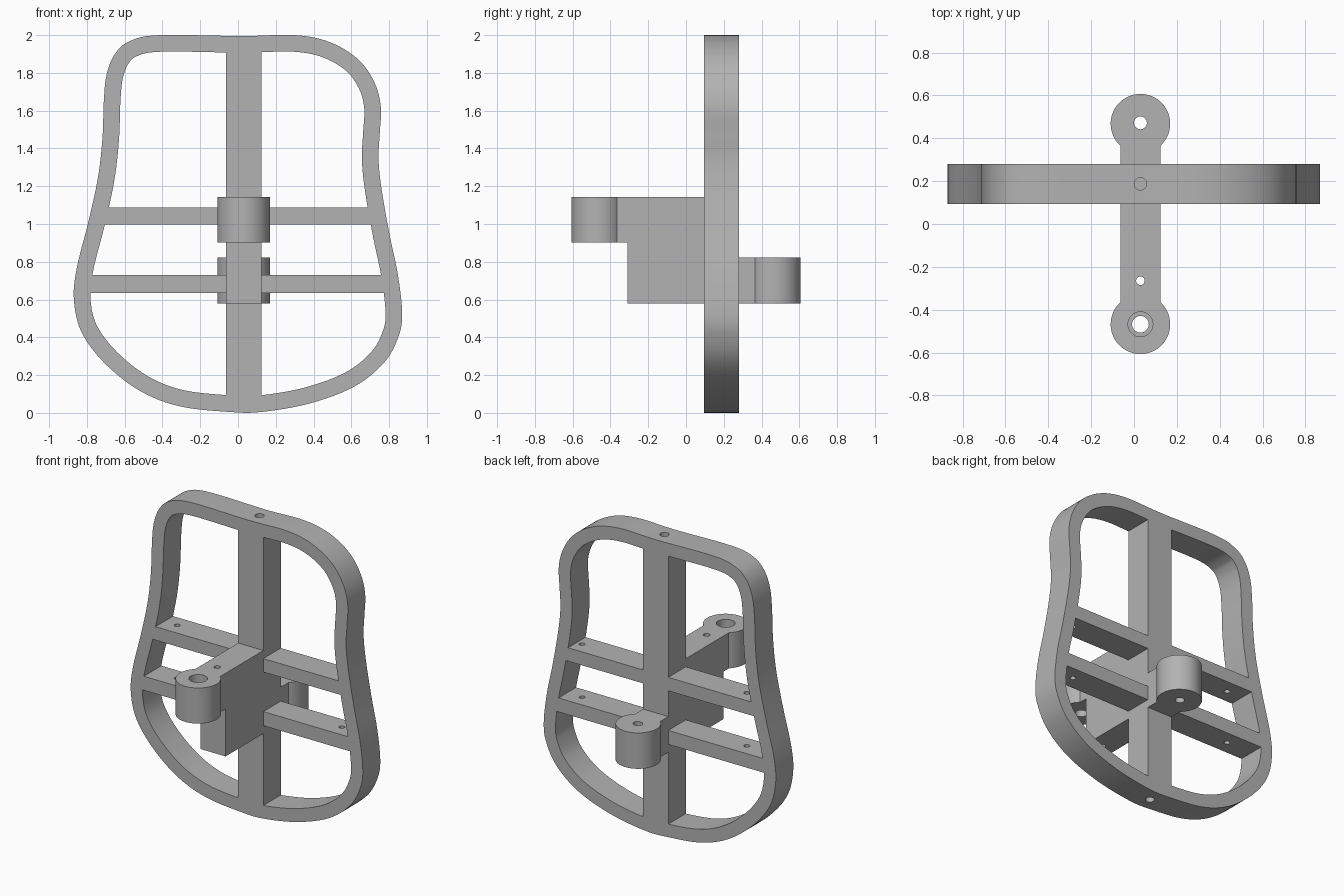
import bpy, bmesh, math
from mathutils import Vector

if "Cube" in bpy.data.objects:
    bpy.data.objects.remove(bpy.data.objects["Cube"])

grey = bpy.data.materials.new("plain grey")
grey.use_nodes = True
grey.diffuse_color = (0.45, 0.45, 0.45, 1)
grey.node_tree.nodes["Principled BSDF"].inputs["Base Color"].default_value = (0.45, 0.45, 0.45, 1)

MID = 0.03                  # x of the central column
HALF = 0.094                # half width of the column and arms
FRONT, BACK = 0.094, 0.281  # y faces of the frame
CORE = (FRONT + BACK) / 2


def prism(name, outline, lo, hi, axis="Z"):
    """Extrude a flat outline along Z, or along Y for an x-z outline."""
    bm = bmesh.new()
    rings = []
    for h in (lo, hi):
        rings.append([bm.verts.new((a, b, h) if axis == "Z" else (a, h, b)) for a, b in outline])
    n = len(outline)
    for ring in rings:
        bm.faces.new(ring)
    for i in range(n):
        j = (i + 1) % n
        bm.faces.new((rings[0][i], rings[0][j], rings[1][j], rings[1][i]))
    bmesh.ops.recalc_face_normals(bm, faces=bm.faces)
    mesh = bpy.data.meshes.new(name)
    bm.to_mesh(mesh)
    bm.free()
    mesh.materials.append(grey)
    obj = bpy.data.objects.new(name, mesh)
    bpy.context.scene.collection.objects.link(obj)
    return obj


def box(name, x0, x1, y0, y1, z0, z1):
    return prism(name, [(x0, y0), (x1, y0), (x1, y1), (x0, y1)], z0, z1)


def activate(obj):
    bpy.ops.object.select_all(action="DESELECT")
    obj.select_set(True)
    bpy.context.view_layer.objects.active = obj


def cut(obj, *cutters):
    """Subtract each cutter, then remove it."""
    activate(obj)
    for cutter in cutters:
        mod = obj.modifiers.new("cut", "BOOLEAN")
        mod.operation, mod.solver, mod.object = "DIFFERENCE", "EXACT", cutter
        bpy.ops.object.modifier_apply(modifier=mod.name)
        bpy.data.objects.remove(cutter)


def hole(x, y, r, z0, z1):
    circle = [(x + r * math.cos(t * math.tau / 32), y + r * math.sin(t * math.tau / 32)) for t in range(32)]
    return prism("hole_cutter", circle, z0, z1)


def smooth_loop(points, steps=6):
    """Closed Catmull-Rom curve through the points."""
    pts = [Vector(p) for p in points]
    n, out = len(pts), []
    for i in range(n):
        a, b, c, d = (pts[(i + k) % n] for k in (-1, 0, 1, 2))
        for s in range(steps):
            t = s / steps
            out.append(0.5 * (2 * b + (c - a) * t + (2 * a - 5 * b + 4 * c - d) * t**2
                              + (3 * b - a - 3 * c + d) * t**3))
    return out


def inset(loop, width):
    """Move a clockwise loop inward by a constant width."""
    out = []
    for i, p in enumerate(loop):
        t = (loop[(i + 1) % len(loop)] - loop[i - 1]).normalized()
        out.append(p + Vector((t.y, -t.x)) * width)
    return out


# Rounded frame outline, clockwise from the top centre
outer = smooth_loop([
    (0.02, 1.995), (0.3, 2.0), (0.485, 1.963), (0.635, 1.873), (0.722, 1.75),
    (0.756, 1.62), (0.75, 1.475), (0.744, 1.343), (0.76, 1.185), (0.802, 0.946),
    (0.846, 0.734), (0.869, 0.53), (0.85, 0.405), (0.775, 0.268), (0.617, 0.14),
    (0.38, 0.05), (0.124, 0.005), (-0.045, 0.005), (-0.31, 0.035), (-0.52, 0.117),
    (-0.705, 0.262), (-0.828, 0.427), (-0.869, 0.6), (-0.853, 0.77), (-0.795, 1.0),
    (-0.743, 1.237), (-0.718, 1.45), (-0.71, 1.66), (-0.695, 1.794), (-0.652, 1.9),
    (-0.573, 1.968), (-0.415, 2.0)])
frame = prism("frame", outer, FRONT, BACK, "Y")

# Openings leave the central column and two crossbars standing
openings = prism("opening_cutter", inset(outer, 0.088), 0, 0.4, "Y")
cut(openings,
    box("column_gap", MID - HALF, MID + HALF, -1, 1, -1, 3),
    box("upper_bar_gap", -1, 1, -1, 1, 0.997, 1.088),
    box("lower_bar_gap", -1, 1, -1, 1, 0.634, 0.729))
cut(frame, openings)

# Screw holes in the bars and blind holes in the column ends
for side in (-1, 1):
    cut(frame, hole(MID + side * 0.617, CORE, 0.018, 0.6, 1.12))
cut(frame, hole(MID, CORE, 0.029, 1.7, 2.1), hole(MID, CORE, 0.029, -0.1, 0.3))


def socket_arm(name, side, wall, z0, z1):
    """Neck from the column ending in a round socket."""
    radius, centre = 0.139, 0.468
    start = math.asin(HALF / radius)
    outline = [(MID + HALF, wall)]
    for i in range(49):
        t = start + (math.tau - 2 * start) * i / 48
        outline.append((MID + radius * math.sin(t), side * (centre - radius * math.cos(t))))
    outline.append((MID - HALF, wall))
    return prism(name, outline, z0, z1)


# Front arm with a stepped socket, and the web below it
front_arm = socket_arm("front_socket_arm", -1, FRONT, 0.902, 1.143)
cut(front_arm, hole(MID, -0.468, 0.039, 0.8, 1.3), hole(MID, -0.468, 0.058, 1.04, 1.3),
    hole(MID, -0.265, 0.02, 0.8, 1.3))
web = box("front_arm_web", MID - HALF, MID + HALF, -0.31, FRONT, 0.58, 0.902)
cut(web, hole(MID, -0.265, 0.02, 0.5, 1.0))

# Rear arm with a plain socket
rear_arm = socket_arm("rear_socket_arm", 1, BACK, 0.58, 0.823)
cut(rear_arm, hole(MID, 0.472, 0.03, 0.5, 0.9))

for part in (frame, front_arm, web, rear_arm):
    activate(part)
    bpy.ops.object.shade_smooth_by_angle(angle=math.radians(30))
